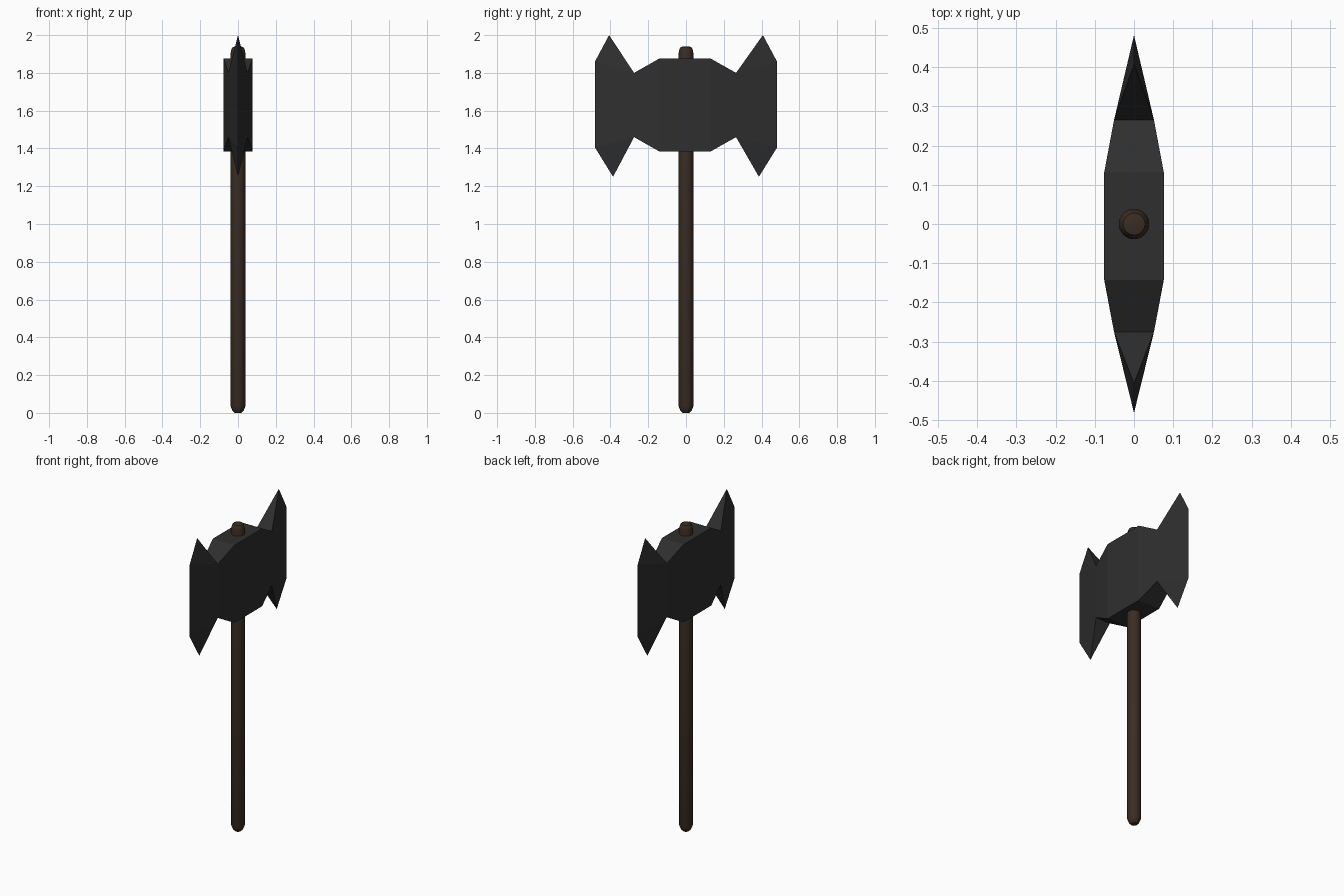
import bpy, bmesh, math

if "Cube" in bpy.data.objects:
    bpy.data.objects.remove(bpy.data.objects["Cube"])


def material(name, rgb):
    m = bpy.data.materials.new(name)
    m.diffuse_color = (*rgb, 1)
    m.use_nodes = True
    m.node_tree.nodes["Principled BSDF"].inputs["Base Color"].default_value = m.diffuse_color
    return m


def make_object(name, bm, mat):
    bmesh.ops.recalc_face_normals(bm, faces=bm.faces)
    mesh = bpy.data.meshes.new(name)
    bm.to_mesh(mesh)
    bm.free()
    mesh.materials.append(mat)
    ob = bpy.data.objects.new(name, mesh)
    bpy.context.collection.objects.link(ob)
    return ob


iron = material("dark iron", (0.028, 0.028, 0.028))
wood = material("dark brown wood", (0.043, 0.026, 0.016))

# Axe head: rectangular sections lofted along y (y, half width, low z, high z)
bm = bmesh.new()
sections = [(-0.275, 0.051, 1.46, 1.80), (-0.143, 0.076, 1.385, 1.875),
            (0.132, 0.076, 1.385, 1.875), (0.265, 0.051, 1.46, 1.80)]
rings = [[bm.verts.new(p) for p in ((w, y, lo), (w, y, hi), (-w, y, hi), (-w, y, lo))]
         for y, w, lo, hi in sections]
for a, b in zip(rings, rings[1:]):
    for i in range(4):
        j = (i + 1) % 4
        bm.faces.new((a[i], a[j], b[j], b[i]))

# Blades: each side closes to a sharp vertical edge with a spike above and below
for ring, s in ((rings[0], -1), (rings[-1], 1)):
    top_tip, edge_top, edge_low, low_tip = [
        bm.verts.new((0, s * y, z))
        for y, z in ((0.407, 2.0), (0.482, 1.86), (0.482, 1.405), (0.386, 1.25))]
    r_lo, r_hi, l_hi, l_lo = ring
    bm.faces.new((r_hi, l_hi, top_tip))
    bm.faces.new((r_lo, l_lo, low_tip))
    for lo, hi in ((r_lo, r_hi), (l_lo, l_hi)):
        bm.faces.new((lo, hi, edge_top, edge_low))
        bm.faces.new((hi, top_tip, edge_top))
        bm.faces.new((lo, edge_low, low_tip))
make_object("axe_head", bm, iron)

# Handle: round shaft with softened ends, spun from a profile (radius, z)
bm = bmesh.new()
profile = [(0.018, 0.0), (0.03, 0.012), (0.039, 0.035),
           (0.039, 1.905), (0.035, 1.925), (0.028, 1.937), (0.014, 1.94)]
SIDES = 20
loops = [[bm.verts.new((r * math.cos(k * math.tau / SIDES),
                        r * math.sin(k * math.tau / SIDES), z))
          for k in range(SIDES)] for r, z in profile]
for a, b in zip(loops, loops[1:]):
    for k in range(SIDES):
        n = (k + 1) % SIDES
        bm.faces.new((a[k], a[n], b[n], b[k]))
bm.faces.new(loops[0])
bm.faces.new(loops[-1])
handle = make_object("handle", bm, wood)
bpy.context.view_layer.objects.active = handle
handle.select_set(True)
bpy.ops.object.shade_smooth_by_angle(angle=math.radians(30))
